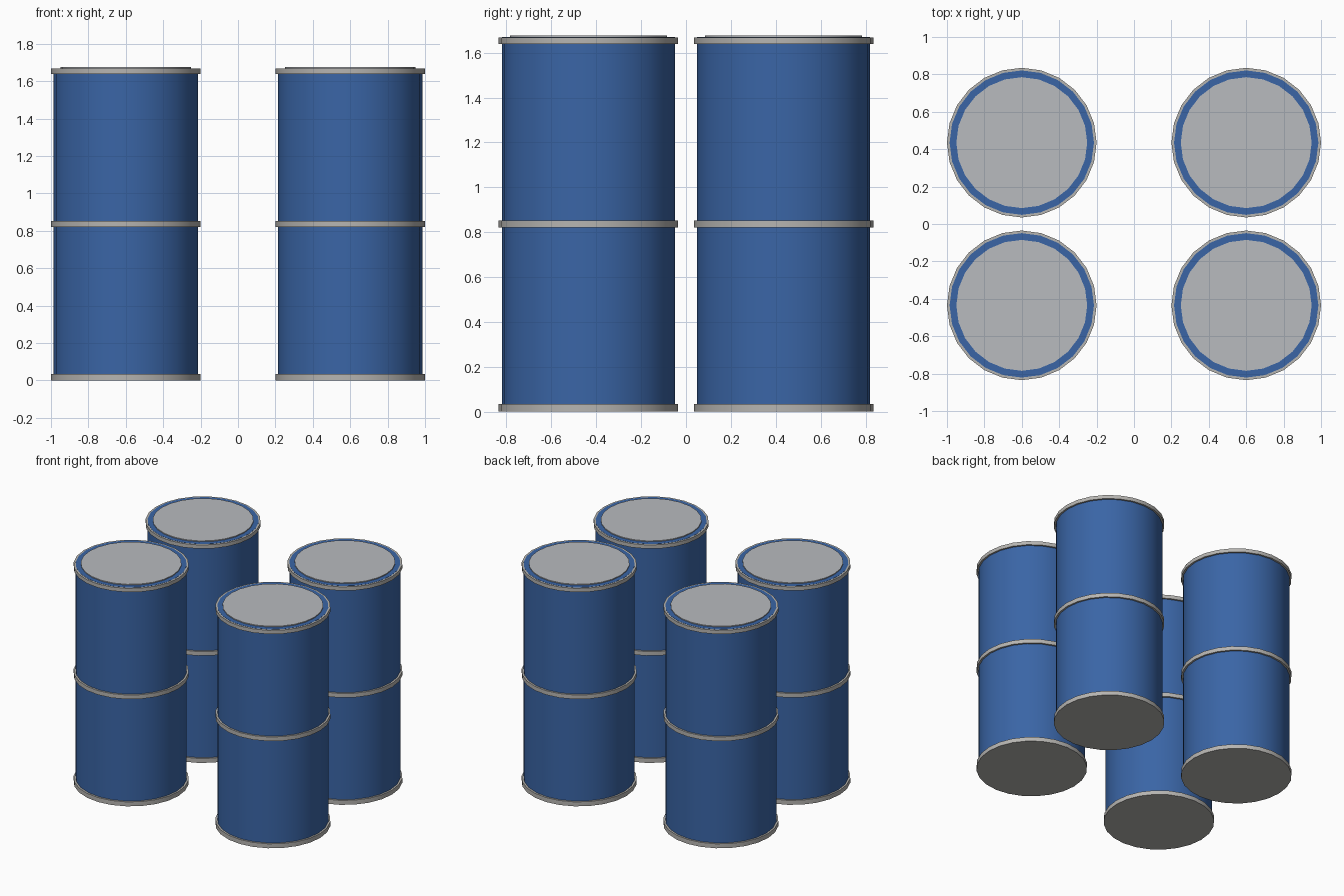
import bpy
import math

if "Cube" in bpy.data.objects:
    bpy.data.objects.remove(bpy.data.objects["Cube"])


def material(name, rgb):
    m = bpy.data.materials.new(name)
    m.diffuse_color = (*rgb, 1.0)
    m.use_nodes = True
    m.node_tree.nodes["Principled BSDF"].inputs["Base Color"].default_value = m.diffuse_color
    return m


BLUE = material("drum blue", (0.042, 0.130, 0.38))
STEEL = material("band steel", (0.47, 0.46, 0.44))
LID = material("lid grey", (0.48, 0.495, 0.52))


def cylinder(name, x, y, z0, z1, radius, mat, sides=24):
    """Upright cylinder with a vertex on the x axis, smooth sides and sharp caps."""
    bpy.ops.mesh.primitive_cylinder_add(
        vertices=sides, radius=radius, depth=z1 - z0,
        location=(x, y, (z0 + z1) / 2))
    ob = bpy.context.object
    ob.name = name
    ob.data.materials.append(mat)
    bpy.ops.object.shade_smooth_by_angle(angle=math.radians(35))
    return ob


# Four drums in a two by two layout
for side, x in (("left", -0.6), ("right", 0.6)):
    for row, y in (("front", -0.435), ("back", 0.435)):
        tag = f"{row}_{side}"
        # Blue shell, kept just clear of the band caps to avoid overlap
        cylinder(f"drum_body_{tag}", x, y, 0.001, 1.669, 0.386, BLUE)
        # Steel bands at the base, middle and top
        for part, z0, z1 in (("bottom", 0.0, 0.034),
                             ("middle", 0.820, 0.852),
                             ("top", 1.639, 1.668)):
            cylinder(f"{part}_band_{tag}", x, y, z0, z1, 0.4, STEEL)
        # Raised lid plate
        cylinder(f"lid_{tag}", x, y, 1.660, 1.676, 0.35, LID)
